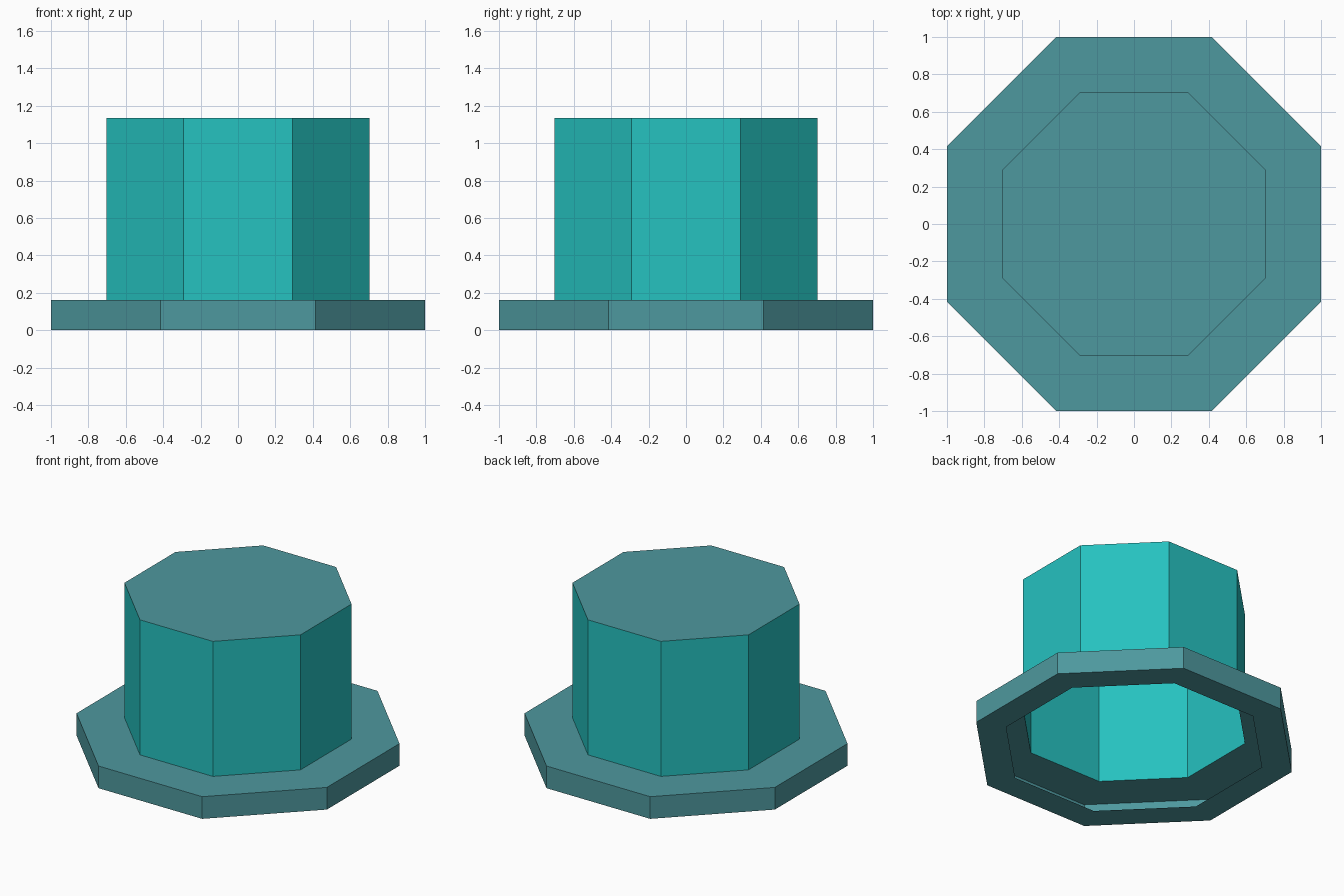
import bpy, bmesh, math

if "Cube" in bpy.data.objects:
    bpy.data.objects.remove(bpy.data.objects["Cube"])

SIDES = 8


def material(name, rgb):
    m = bpy.data.materials.new(name)
    m.diffuse_color = (*rgb, 1.0)
    m.use_nodes = True
    m.node_tree.nodes["Principled BSDF"].inputs["Base Color"].default_value = m.diffuse_color
    return m


bright = material("bright turquoise", (0.019, 0.539, 0.527))
dull = material("dull teal", (0.076, 0.314, 0.342))


def octagon_shell(name, profile, mats, cap=False):
    """Sweep (apothem, z) points around z as a thin flat-sided sheet."""
    bm = bmesh.new()
    rings = []
    for apothem, z in profile:
        r = apothem / math.cos(math.pi / SIDES)
        angles = [(i + 0.5) * 2 * math.pi / SIDES for i in range(SIDES)]
        rings.append([bm.verts.new((r * math.cos(a), r * math.sin(a), z)) for a in angles])
    for low, high in zip(rings, rings[1:]):
        for i in range(SIDES):
            j = (i + 1) % SIDES
            bm.faces.new((low[i], low[j], high[j], high[i]))
    if cap:
        top = bm.faces.new(rings[-1])
        top.material_index = 1
    mesh = bpy.data.meshes.new(name)
    bm.to_mesh(mesh)
    bm.free()
    for m in mats:
        mesh.materials.append(m)
    ob = bpy.data.objects.new(name, mesh)
    bpy.context.collection.objects.link(ob)
    return ob


# Hollow brim: open underneath with an inward lip
octagon_shell("brim", [(0.81, 0), (1, 0), (1, 0.16), (0.703, 0.16)], [dull])

# Hollow crown with a dull flat top
octagon_shell("crown", [(0.703, 0.16), (0.703, 1.135)], [bright, dull], cap=True)
